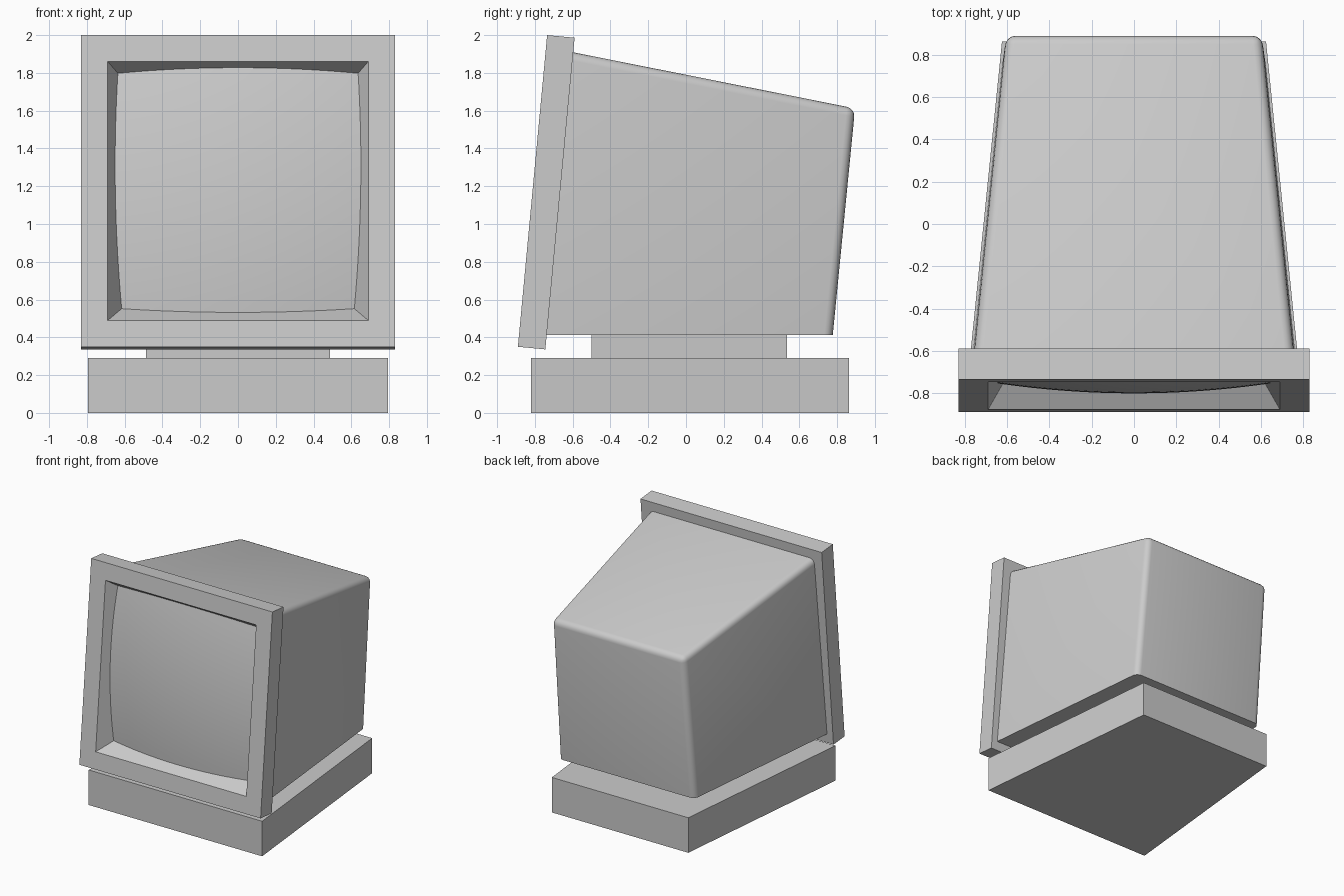
import bpy, bmesh, math

if "Cube" in bpy.data.objects:
    bpy.data.objects.remove(bpy.data.objects["Cube"])


def make(name, verts, faces, fix=True):
    mesh = bpy.data.meshes.new(name)
    bm = bmesh.new()
    vs = [bm.verts.new(v) for v in verts]
    for f in faces:
        bm.faces.new([vs[i] for i in f])
    if fix:
        bmesh.ops.recalc_face_normals(bm, faces=bm.faces)
    bm.to_mesh(mesh)
    bm.free()
    ob = bpy.data.objects.new(name, mesh)
    bpy.context.collection.objects.link(ob)
    return ob


def smooth(ob):
    bpy.ops.object.select_all(action='DESELECT')
    ob.select_set(True)
    bpy.context.view_layer.objects.active = ob
    bpy.ops.object.shade_smooth_by_angle(angle=math.radians(35))


BOX = [(0, 1, 2, 3), (4, 5, 6, 7)] + [(i, (i + 1) % 4, (i + 1) % 4 + 4, i + 4) for i in range(4)]


def slab(name, y0, y1, w0, w1, z0, z1):
    """Block that narrows towards the back."""
    plan = [(-w0, y0), (w0, y0), (w1, y1), (-w1, y1)]
    return make(name, [(x, y, z) for z in (z0, z1) for x, y in plan], BOX)


# Base and swivel neck: same tapered plan at two scales
slab("base", -0.82, 0.863, 0.795, 0.625, 0.0, 0.29)
slab("neck", -0.50, 0.535, 0.487, 0.385, 0.28, 0.42)

# Tapered casing with rounded top and rear edges
profile = [(-0.742, 0.412, 0.776), (0.777, 0.412, 0.622), (0.895, 1.612, 0.605), (-0.603, 1.910, 0.756)]
casing = make("casing", [(s * w, y, z) for s in (-1, 1) for y, z, w in profile], BOX)
bm = bmesh.new()
bm.from_mesh(casing.data)
round_edges = []
for e in bm.edges:
    a, b = (v.co for v in e.verts)
    low = a.z < 0.5 and b.z < 0.5
    front = a.y < 0 and b.y < 0 and abs(a.x - b.x) < 0.1
    front_top = a.y < 0 and b.y < 0 and a.z > 1.8 and b.z > 1.8
    if not (low or front or front_top):
        round_edges.append(e)
bmesh.ops.bevel(bm, geom=round_edges, offset=0.045, segments=4, profile=0.5, affect='EDGES')
bm.to_mesh(casing.data)
bm.free()
smooth(casing)

# Bezel frame, modelled in its own tilted space: x, depth, height
TILT = -math.radians(5.36)
ORIGIN = (0, -0.89, 0.35)
H, MID, SLOPE = 1.657, 0.8285, 0.6
HX, HV = 0.69, 0.6885


def rect(hx, hv, d):
    return [(-hx, d, MID - hv), (hx, d, MID - hv), (hx, d, MID + hv), (-hx, d, MID + hv)]


depth = 0.138
rings = [rect(HX - SLOPE * depth, HV - SLOPE * depth, depth), rect(HX, HV, 0),
         rect(0.83, H / 2, 0), rect(0.83, H / 2, 0.146)]
faces = [(r * 4 + i, r * 4 + (i + 1) % 4, r * 4 + 4 + (i + 1) % 4, r * 4 + 4 + i)
         for r in range(3) for i in range(4)]
faces += [(0, 1, 2, 3), (12, 13, 14, 15)]
bezel = make("bezel", [v for ring in rings for v in ring], faces)

# Bulging screen whose border follows the sloped opening
N = 24


def screen_depth(x, v):
    s, t = x / 0.63, v / 0.64
    return 0.11 - 0.02 * t - 0.045 * (1 - s * s) - 0.045 * (1 - t * t)


verts = []
for j in range(N + 1):
    for i in range(N + 1):
        s, t = 2 * i / N - 1, 2 * j / N - 1
        dx = dv = 0.07
        for _ in range(8):
            x, v = s * (HX - SLOPE * dx), t * (HV - SLOPE * dv)
            dx = screen_depth(math.copysign(HX - SLOPE * dx, s), v)
            dv = screen_depth(x, math.copysign(HV - SLOPE * dv, t))
        verts.append((x, screen_depth(x, v), MID + v))
W = N + 1
quads = [(j * W + i, j * W + i + 1, (j + 1) * W + i + 1, (j + 1) * W + i)
         for j in range(N) for i in range(N)]
screen = make("screen", verts, quads, fix=False)
smooth(screen)

for ob in (bezel, screen):
    ob.location = ORIGIN
    ob.rotation_euler.x = TILT
